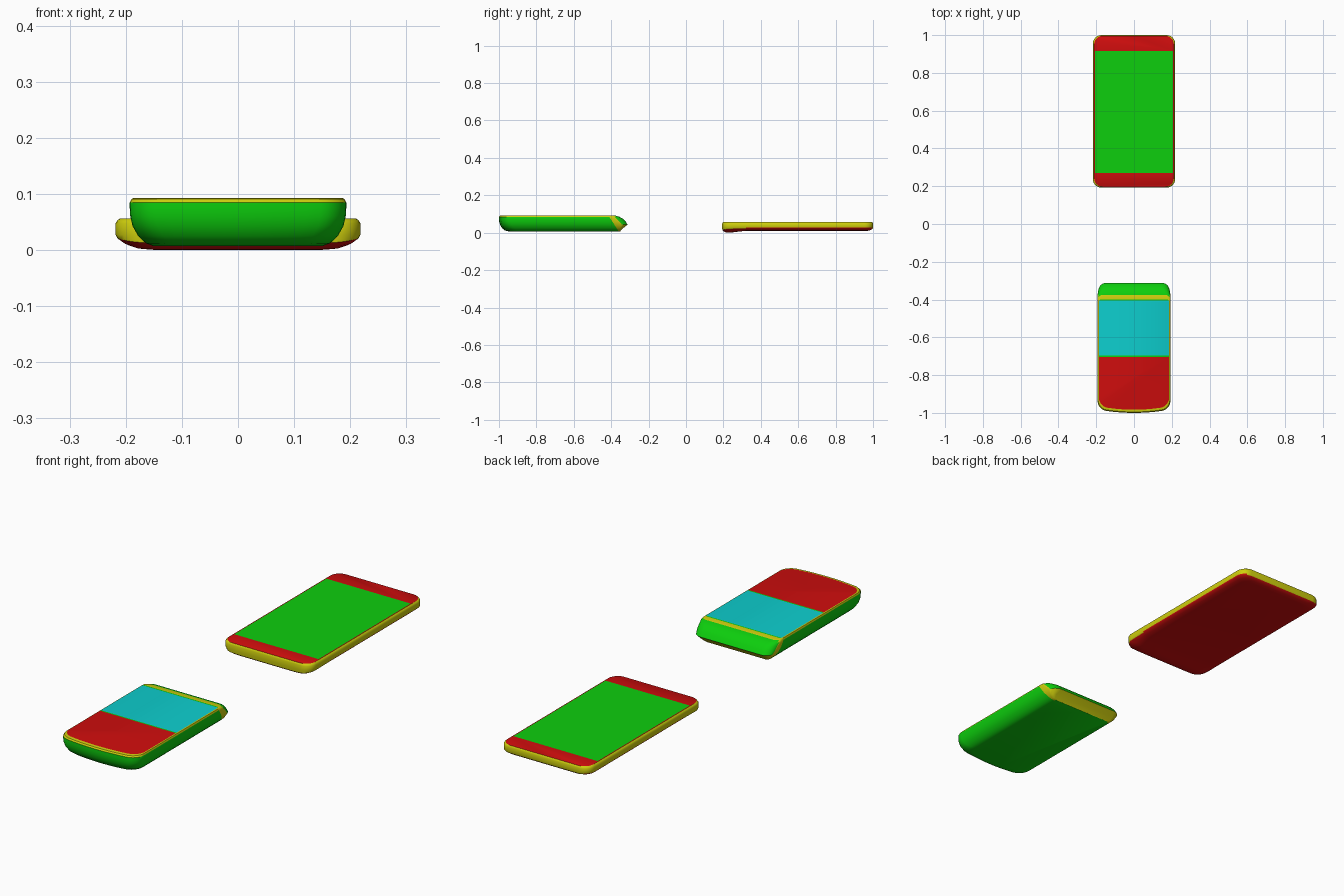
import bpy, bmesh
from math import cos, sin, pi, radians

cube = bpy.data.objects.get("Cube")
if cube:
    bpy.data.objects.remove(cube, do_unlink=True)


def material(name, colour):
    m = bpy.data.materials.new(name)
    m.use_nodes = True
    rgba = (*colour, 1)
    m.diffuse_color = rgba
    m.node_tree.nodes["Principled BSDF"].inputs["Base Color"].default_value = rgba
    return m


HI, LO = 0.62, 0.004
MATS = [material("red", (HI, LO, LO)), material("green", (LO, HI, LO)),
        material("yellow", (HI, HI, LO)), material("cyan", (LO, HI, HI))]
RED, GREEN, YELLOW, CYAN = range(4)


def outline(hx, y0, y1, z, rf, rb, bow=0, seam=None):
    """Rounded rectangle: front radius rf, rear radius rb, bowed front, side seam."""
    if seam is None:
        seam = (y0 + y1) / 2
    half = []
    for i in range(6):                       # front edge, centre to corner
        half.append(((hx - rf) * i / 6, y0))
    for i in range(7):                       # front corner
        a = -pi / 2 + pi / 2 * i / 6
        half.append((hx - rf + rf * cos(a), y0 + rf + rf * sin(a)))
    half.append((hx, seam))
    for i in range(7):                       # rear corner
        a = pi / 2 * i / 6
        half.append((hx - rb + rb * cos(a), y1 - rb + rb * sin(a)))
    half.append((0, y1))
    full = half + [(-x, y) for x, y in half[-2:0:-1]]
    mid = (y0 + y1) / 2
    return [(x, y - (bow * (1 - (x / hx) ** 2) if y < mid else 0), z) for x, y in full]


def loft(bm, rings):
    """Skin the rings from bottom to top and cap both ends."""
    loops = [[bm.verts.new(p) for p in ring] for ring in rings]
    n = len(loops[0])
    for low, high in zip(loops, loops[1:]):
        for i in range(n):
            j = (i + 1) % n
            bm.faces.new((low[i], low[j], high[j], high[i]))
    bm.faces.new(loops[0][::-1])
    bm.faces.new(loops[-1])


def cut(bm, axis, at, test):
    """Split the faces that pass the test along a plane."""
    faces = [f for f in bm.faces if test(f)]
    geom = set(faces)
    for f in faces:
        geom.update(f.edges, f.verts)
    co, no = [0, 0, 0], [0, 0, 0]
    co[axis], no[axis] = at, 1
    bmesh.ops.bisect_plane(bm, geom=list(geom), plane_co=co, plane_no=no)


def finish(bm, name, rule):
    bmesh.ops.recalc_face_normals(bm, faces=bm.faces[:])
    bm.normal_update()
    for f in bm.faces:
        f.material_index = rule(f.calc_center_median(), f.normal)
    mesh = bpy.data.meshes.new(name)
    bm.to_mesh(mesh)
    bm.free()
    ob = bpy.data.objects.new(name, mesh)
    bpy.context.collection.objects.link(ob)
    for m in MATS:
        mesh.materials.append(m)
    bpy.ops.object.select_all(action='DESELECT')
    ob.select_set(True)
    bpy.context.view_layer.objects.active = ob
    bpy.ops.object.shade_smooth_by_angle(angle=radians(35))


# Large flat handset: (inset, height) layers
bm = bmesh.new()
layers = [(0.055, 0.01), (0.035, 0.011), (0.016, 0.016), (0.003, 0.022),
          (0, 0.027), (0, 0.048), (0.003, 0.053), (0.007, 0.056)]
loft(bm, [outline(0.218 - d, 0.193 + d * 0.6, 1 - d * 0.6, z,
                  0.045, 0.045) for d, z in layers])
is_top = lambda f: all(v.co.z > 0.0559 for v in f.verts)
for y in (0.27, 0.917):
    cut(bm, 1, y, is_top)
for x in (-0.207, 0.207):
    cut(bm, 0, x, is_top)
for y in (0.24, 0.28, 0.32):
    cut(bm, 1, y, lambda f: f.calc_center_median().z < 0.025)
# Slight swelling under the front end
for v in bm.verts:
    if v.co.z < 0.025:
        k = min(1, max(0, (0.32 - v.co.y) / 0.08))
        v.co.z -= 0.01 * k * (1 - min(1, abs(v.co.x) / 0.218) ** 8)


def flat_rule(c, n):
    if c.z > 0.0559:
        return GREEN if 0.27 < c.y < 0.917 and abs(c.x) < 0.207 else RED
    return RED if n.z < -0.5 else YELLOW


finish(bm, "large_handset", flat_rule)

# Small thick handset: half width, front, rear, height, rear radius
seam = lambda z: -0.362 - (z - 0.01) * 0.64
bm = bmesh.new()
layers = [(0.15, -0.93, -0.352, 0.007, 0.006), (0.164, -0.95, -0.348, 0.012, 0.01),
          (0.178, -0.966, -0.335, 0.025, 0.02), (0.188, -0.976, -0.312, 0.043, 0.04),
          (0.192, -0.981, -0.323, 0.06, 0.045), (0.193, -0.982, -0.338, 0.075, 0.045),
          (0.193, -0.982, -0.356, 0.085, 0.035), (0.19, -0.977, -0.375, 0.091, 0.025),
          (0.186, -0.965, -0.4, 0.093, 0.01)]
loft(bm, [outline(hx, y0, y1, z, 0.045, rb, 0.018, seam(z))
          for hx, y0, y1, z, rb in layers])
is_top = lambda f: all(v.co.z > 0.0929 for v in f.verts)
for y in (-0.703, -0.697, -0.406):
    cut(bm, 1, y, is_top)


def thick_rule(c, n):
    if c.z > 0.0929:                          # screen and keypad
        if c.y < -0.703:
            return RED
        return CYAN if -0.697 < c.y < -0.406 else GREEN
    if c.z > 0.008 and c.y > seam(c.z):       # chin and slanted end
        return GREEN if c.z > 0.043 and n.y > 0.3 else YELLOW
    return YELLOW if c.z > 0.085 else GREEN   # rim and shell


finish(bm, "small_handset", thick_rule)
